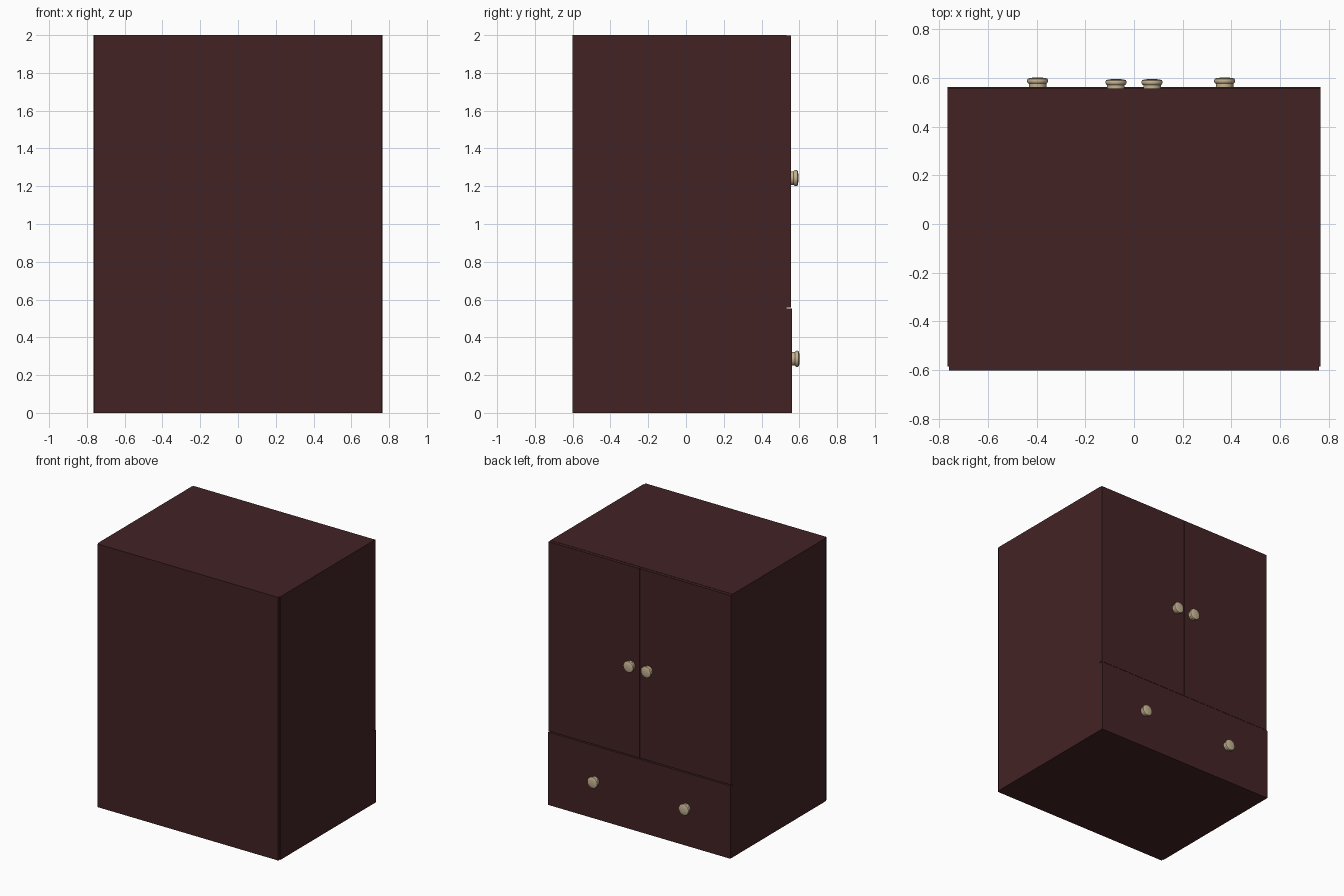
import bpy, bmesh, math
from mathutils import Matrix

if "Cube" in bpy.data.objects:
    bpy.data.objects.remove(bpy.data.objects["Cube"])


def mat(name, rgb):
    m = bpy.data.materials.new(name)
    m.diffuse_color = (*rgb, 1)
    m.use_nodes = True
    m.node_tree.nodes["Principled BSDF"].inputs["Base Color"].default_value = m.diffuse_color
    return m


WOOD = mat("dark mahogany", (0.056, 0.0165, 0.0180))
KNOB = mat("pale brass", (0.56, 0.45, 0.29))


def finish(name, bm, material):
    bmesh.ops.recalc_face_normals(bm, faces=bm.faces)
    me = bpy.data.meshes.new(name)
    bm.to_mesh(me)
    bm.free()
    me.materials.append(material)
    ob = bpy.data.objects.new(name, me)
    bpy.context.collection.objects.link(ob)
    return ob


def box(name, x0, x1, y0, y1, z0, z1):
    bm = bmesh.new()
    m = Matrix.Translation(((x0 + x1) / 2, (y0 + y1) / 2, (z0 + z1) / 2))
    m = m @ Matrix.Diagonal((x1 - x0, y1 - y0, z1 - z0, 1))
    bmesh.ops.create_cube(bm, size=1, matrix=m)
    return finish(name, bm, WOOD)


def knob(name, x, y, z):
    # turned profile: (radius, distance from the panel)
    prof = [(0.036, -0.002), (0.036, 0.014), (0.041, 0.018), (0.043, 0.023),
            (0.043, 0.029), (0.041, 0.034), (0.034, 0.037), (0.018, 0.039), (0, 0.040)]
    bm = bmesh.new()
    vs = [bm.verts.new((x + r, y + d, z)) for r, d in prof]
    edges = [bm.edges.new(p) for p in zip(vs, vs[1:])]
    bmesh.ops.spin(bm, geom=vs + edges, cent=(x, y, z), axis=(0, 1, 0),
                   angle=math.tau, steps=32)
    bmesh.ops.remove_doubles(bm, verts=bm.verts, dist=1e-5)
    ob = finish(name, bm, KNOB)
    bpy.context.view_layer.objects.active = ob
    ob.select_set(True)
    bpy.ops.object.shade_smooth_by_angle(angle=math.radians(40))
    ob.select_set(False)


W, T, FRONT, GAP = 0.766, 0.03, 0.533, 0.556

# carcass
for side, s in (("left", -1), ("right", 1)):
    a, b = sorted((s * W, s * (W - T)))
    box(side + "_side", a, b, -0.585, FRONT, 0, 2)
box("top_panel", -W + T, W - T, -0.585, FRONT, 2 - T, 2)
box("bottom_panel", -W + T, W - T, -0.585, FRONT, 0, T)
box("drawer_divider", -W + T, W - T, -0.585, FRONT, GAP - T / 2, GAP + T / 2)
box("back_panel", -0.76, 0.76, -0.602, -0.585, 0, 2)

# two doors above one drawer
box("left_door", -W, -0.001, FRONT, 0.556, GAP + 0.003, 1.998)
box("right_door", 0.001, W, FRONT, 0.556, GAP + 0.003, 1.998)
box("drawer_front", -W, W, FRONT, 0.562, 0, GAP - 0.003)

# knobs
knob("left_door_knob", -0.074, 0.556, 1.243)
knob("right_door_knob", 0.074, 0.556, 1.243)
knob("left_drawer_knob", -0.396, 0.562, 0.286)
knob("right_drawer_knob", 0.372, 0.562, 0.286)
